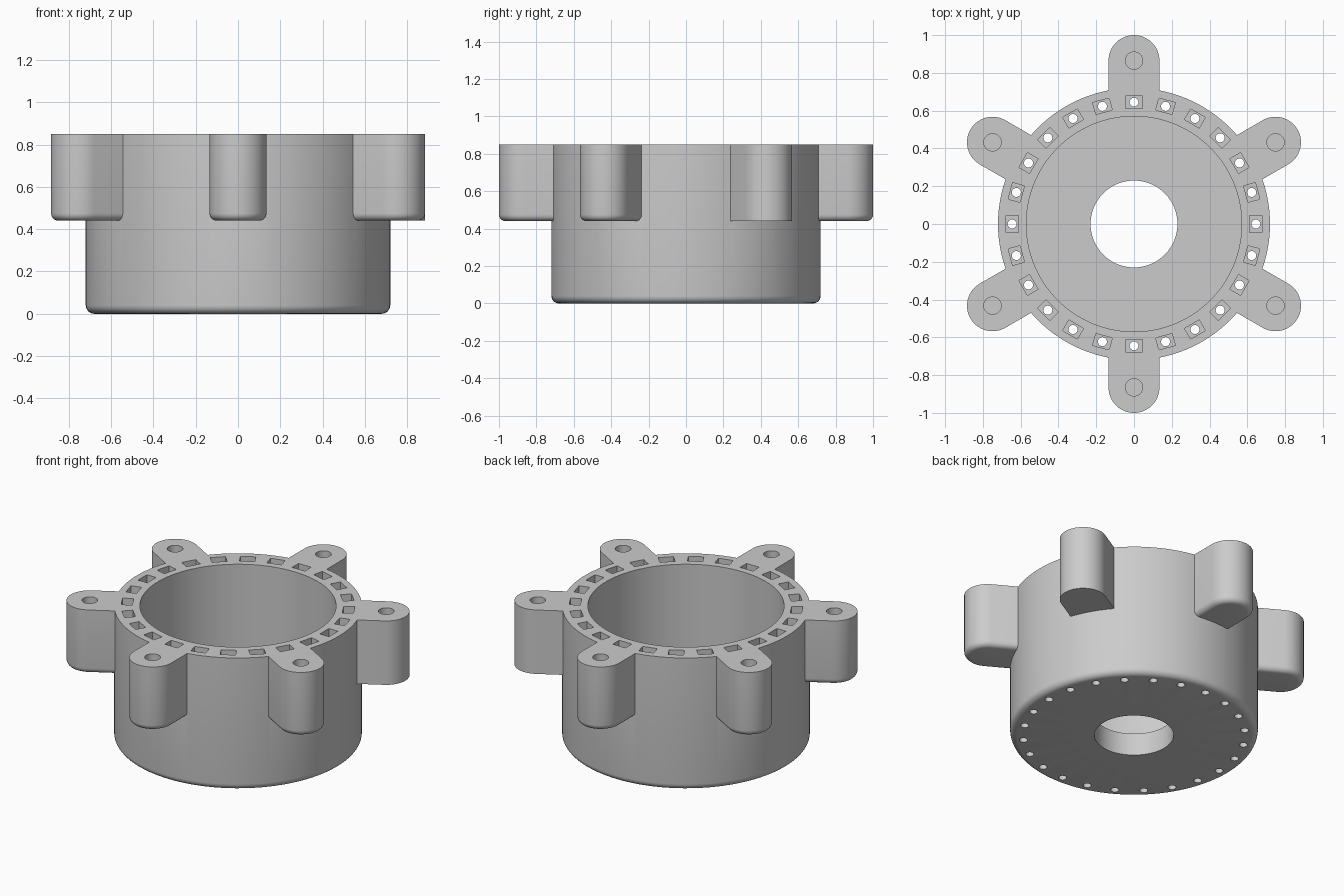
import bpy, bmesh, math
from mathutils import Matrix, Vector

if "Cube" in bpy.data.objects:
    bpy.data.objects.remove(bpy.data.objects["Cube"], do_unlink=True)

HEIGHT = 0.85
OUTER, BORE, CENTRE_HOLE = 0.72, 0.57, 0.23
FLOOR = 0.143
LUG_Z, LUG_R, LUG_DIST, LUG_FILLET = 0.44, 0.135, 0.865, 0.035
SLOT_DIST, SLOT_COUNT, LUG_COUNT = 0.645, 24, 6

grey = bpy.data.materials.new("plain grey")
grey.use_nodes = True
colour = (0.6, 0.6, 0.6, 1)
grey.diffuse_color = colour
grey.node_tree.nodes["Principled BSDF"].inputs["Base Color"].default_value = colour


def make_object(name, bm):
    bmesh.ops.recalc_face_normals(bm, faces=bm.faces)
    mesh = bpy.data.meshes.new(name)
    bm.to_mesh(mesh)
    bm.free()
    mesh.materials.append(grey)
    obj = bpy.data.objects.new(name, mesh)
    bpy.context.collection.objects.link(obj)
    return obj


def lathe(name, profile, steps=128):
    bm = bmesh.new()
    rings = []
    for i in range(steps):
        a = math.tau * i / steps
        rings.append([bm.verts.new((r * math.cos(a), r * math.sin(a), z)) for r, z in profile])
    n = len(profile)
    for i in range(steps):
        p, q = rings[i], rings[(i + 1) % steps]
        for j in range(n):
            k = (j + 1) % n
            bm.faces.new((p[j], q[j], q[k], p[k]))
    return make_object(name, bm)


def add_cylinder(bm, x, r, z0, z1, angle, segments=24):
    place = Matrix.Rotation(angle, 4, 'Z') @ Matrix.Translation((x, 0, (z0 + z1) / 2))
    bmesh.ops.create_cone(bm, cap_ends=True, segments=segments, radius1=r, radius2=r,
                          depth=z1 - z0, matrix=place)


def combine(target, tool, operation):
    mod = target.modifiers.new(tool.name, 'BOOLEAN')
    mod.operation = operation
    mod.solver = 'EXACT'
    mod.object = tool
    bpy.ops.object.select_all(action='DESELECT')
    bpy.context.view_layer.objects.active = target
    target.select_set(True)
    bpy.ops.object.modifier_apply(modifier=mod.name)
    bpy.data.objects.remove(tool, do_unlink=True)


# Cup-shaped body with a rounded bottom edge and a hole through the floor
fillet = 0.04
profile = [(CENTRE_HOLE, 0)]
for i in range(7):
    a = math.pi / 2 * i / 6
    profile.append((OUTER - fillet + fillet * math.sin(a), fillet - fillet * math.cos(a)))
profile += [(OUTER, HEIGHT), (BORE, HEIGHT), (BORE, FLOOR), (CENTRE_HOLE, FLOOR)]
body = lathe("ring_housing", profile)

# Round-ended mounting lugs; one keeps a square bottom edge
lugs = bmesh.new()
for n in range(LUG_COUNT):
    turn = Matrix.Rotation(math.pi / 6 + math.tau * n / LUG_COUNT, 4, 'Z')
    outline = [(0.62, -LUG_R)]
    for i in range(33):
        a = math.pi * (i / 32 - 0.5)
        outline.append((LUG_DIST + LUG_R * math.cos(a), LUG_R * math.sin(a)))
    outline.append((0.62, LUG_R))
    base = lugs.faces.new([lugs.verts.new(turn @ Vector((x, y, LUG_Z))) for x, y in outline])
    bottom_edges = list(base.edges)
    solid = bmesh.ops.extrude_face_region(lugs, geom=[base], use_keep_orig=True)
    top = [v for v in solid["geom"] if isinstance(v, bmesh.types.BMVert)]
    bmesh.ops.translate(lugs, verts=top, vec=(0, 0, HEIGHT - LUG_Z))
    if n != 0:
        bmesh.ops.bevel(lugs, geom=bottom_edges, offset=LUG_FILLET, segments=5,
                        profile=0.5, affect='EDGES')
combine(body, make_object("lugs", lugs), 'UNION')

# Blind screw holes in the lugs
screws = bmesh.new()
for n in range(LUG_COUNT):
    add_cylinder(screws, LUG_DIST, 0.046, HEIGHT - 0.3, HEIGHT + 0.1,
                 math.pi / 6 + math.tau * n / LUG_COUNT, 32)
combine(body, make_object("screw_holes", screws), 'DIFFERENCE')

# Rectangular pockets around the rim, each with a small hole down through the floor
pockets, pinholes = bmesh.new(), bmesh.new()
for n in range(SLOT_COUNT):
    a = math.tau * n / SLOT_COUNT
    place = (Matrix.Rotation(a, 4, 'Z') @ Matrix.Translation((SLOT_DIST, 0, HEIGHT))
             @ Matrix.Diagonal((0.065, 0.09, 0.3, 1)))
    bmesh.ops.create_cube(pockets, size=1, matrix=place)
    add_cylinder(pinholes, SLOT_DIST, 0.024, -0.1, HEIGHT - 0.1, a, 16)
combine(body, make_object("pockets", pockets), 'DIFFERENCE')
combine(body, make_object("pinholes", pinholes), 'DIFFERENCE')

bpy.ops.object.shade_smooth_by_angle(angle=math.radians(30))
